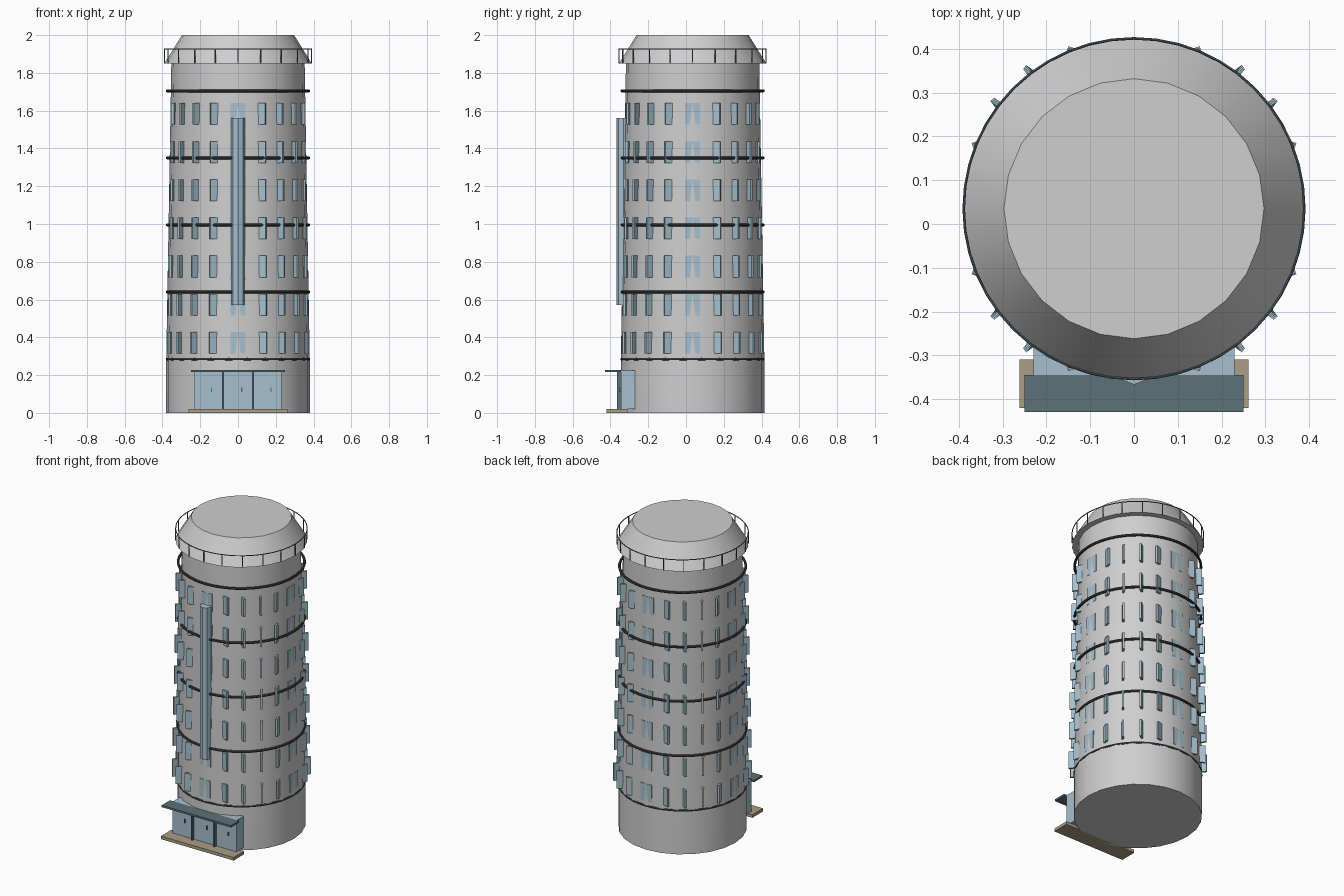
import bpy, bmesh, math
from mathutils import Matrix, Vector

cube = bpy.data.objects.get("Cube")
if cube:
    bpy.data.objects.remove(cube, do_unlink=True)

CY = 0.035  # tower axis, set back from the entrance


def material(name, r, g, b):
    m = bpy.data.materials.new(name)
    m.use_nodes = True
    m.diffuse_color = (r, g, b, 1)
    m.node_tree.nodes["Principled BSDF"].inputs["Base Color"].default_value = (r, g, b, 1)
    return m


WALL = material("pale grey wall", 0.62, 0.62, 0.63)
GLASS = material("light blue glass", 0.38, 0.53, 0.62)
TEAL = material("dark teal metal", 0.11, 0.165, 0.195)
BAND = material("charcoal band", 0.06, 0.06, 0.065)
STONE = material("beige stone", 0.40, 0.34, 0.23)


def finish(name, bm, mat, smooth=False):
    bmesh.ops.recalc_face_normals(bm, faces=bm.faces)
    mesh = bpy.data.meshes.new(name)
    bm.to_mesh(mesh)
    bm.free()
    mesh.materials.append(mat)
    ob = bpy.data.objects.new(name, mesh)
    bpy.context.collection.objects.link(ob)
    if smooth:
        bpy.ops.object.select_all(action="DESELECT")
        ob.select_set(True)
        bpy.context.view_layer.objects.active = ob
        bpy.ops.object.shade_smooth_by_angle(angle=math.radians(32))
    return ob


def add_box(bm, centre, size, turn=0):
    mat = (Matrix.Translation(centre) @ Matrix.Rotation(turn, 4, "Z")
           @ Matrix.Diagonal((*size, 1)))
    bmesh.ops.create_cube(bm, size=1, matrix=mat)


def box(name, x, y, z, mat):
    """Box from its lower and upper bounds on each axis."""
    bm = bmesh.new()
    spans = (x, y, z)
    add_box(bm, Vector([(a + b) / 2 for a, b in spans]), [b - a for a, b in spans])
    return finish(name, bm, mat)


def lathe(name, profile, mat, sides=24, y=CY, closed=False):
    """Revolve (radius, height) points; open profiles get flat caps."""
    bm = bmesh.new()
    rings = []
    for r, z in profile:
        angles = [math.tau * i / sides for i in range(sides)]
        rings.append([bm.verts.new((r * math.sin(a), y - r * math.cos(a), z)) for a in angles])
    pairs = list(zip(rings, rings[1:]))
    if closed:
        pairs.append((rings[-1], rings[0]))
    else:
        bm.faces.new(rings[0])
        bm.faces.new(rings[-1])
    for low, high in pairs:
        for i in range(sides):
            j = (i + 1) % sides
            bm.faces.new((low[i], low[j], high[j], high[i]))
    return finish(name, bm, mat, True)


def hoop(name, radius, z, thick, mat, sides=48):
    section = [(radius + thick * math.cos(k * math.tau / 8),
                z + thick * math.sin(k * math.tau / 8)) for k in range(8)]
    return lathe(name, section, mat, sides, closed=True)


def wall_radius(z):
    return 0.38 - 0.0172 * max(0, z - 0.28)


# Tower body and conical roof
lathe("tower_wall", [(0.38, 0), (0.38, 0.28), (wall_radius(1.86), 1.86)], WALL)
lathe("roof", [(0.39, 1.85), (0.297, 2.0)], WALL)

# Horizontal bands
for n in range(5):
    hoop(f"band_{n + 1}", 0.374, 0.285 + 0.355 * n, 0.008, BAND)

# Windows: seven rows of twenty panels, turned against the wall's curve
for row in range(7):
    bm = bmesh.new()
    z = 0.371 + 0.202 * row
    r = wall_radius(z) - 0.007
    for n in range(20):
        a = math.tau * n / 20
        add_box(bm, (r * math.sin(a), CY - r * math.cos(a), z), (0.078, 0.012, 0.114), -a)
    finish(f"window_row_{row + 1}", bm, GLASS)

# Glazed front shaft
lathe("front_shaft", [(0.037, 0.57), (0.037, 1.56)], GLASS, 8, -0.33)

# Roof railing
hoop("railing_top", 0.389, 1.926, 0.003, TEAL)
bm = bmesh.new()
for n in range(20):
    a = math.tau * n / 20
    add_box(bm, (0.389 * math.sin(a), CY - 0.389 * math.cos(a), 1.888), (0.005, 0.005, 0.076), a)
finish("railing_posts", bm, TEAL)

# Entrance
box("entrance_step", (-0.262, 0.262), (-0.42, -0.31), (0, 0.02), STONE)
box("entrance_glass", (-0.23, 0.23), (-0.345, -0.27), (0.02, 0.225), GLASS)
box("entrance_canopy", (-0.25, 0.25), (-0.43, -0.345), (0.216, 0.228), TEAL)
for n, x in enumerate((-0.08, 0.08)):
    box(f"entrance_post_{n + 1}", (x - 0.005, x + 0.005), (-0.365, -0.345), (0.02, 0.22), TEAL)
for n, x in enumerate((-0.14, 0.02, 0.175)):
    box(f"door_handle_{n + 1}", (x - 0.003, x + 0.003), (-0.352, -0.344), (0.11, 0.135), TEAL)
